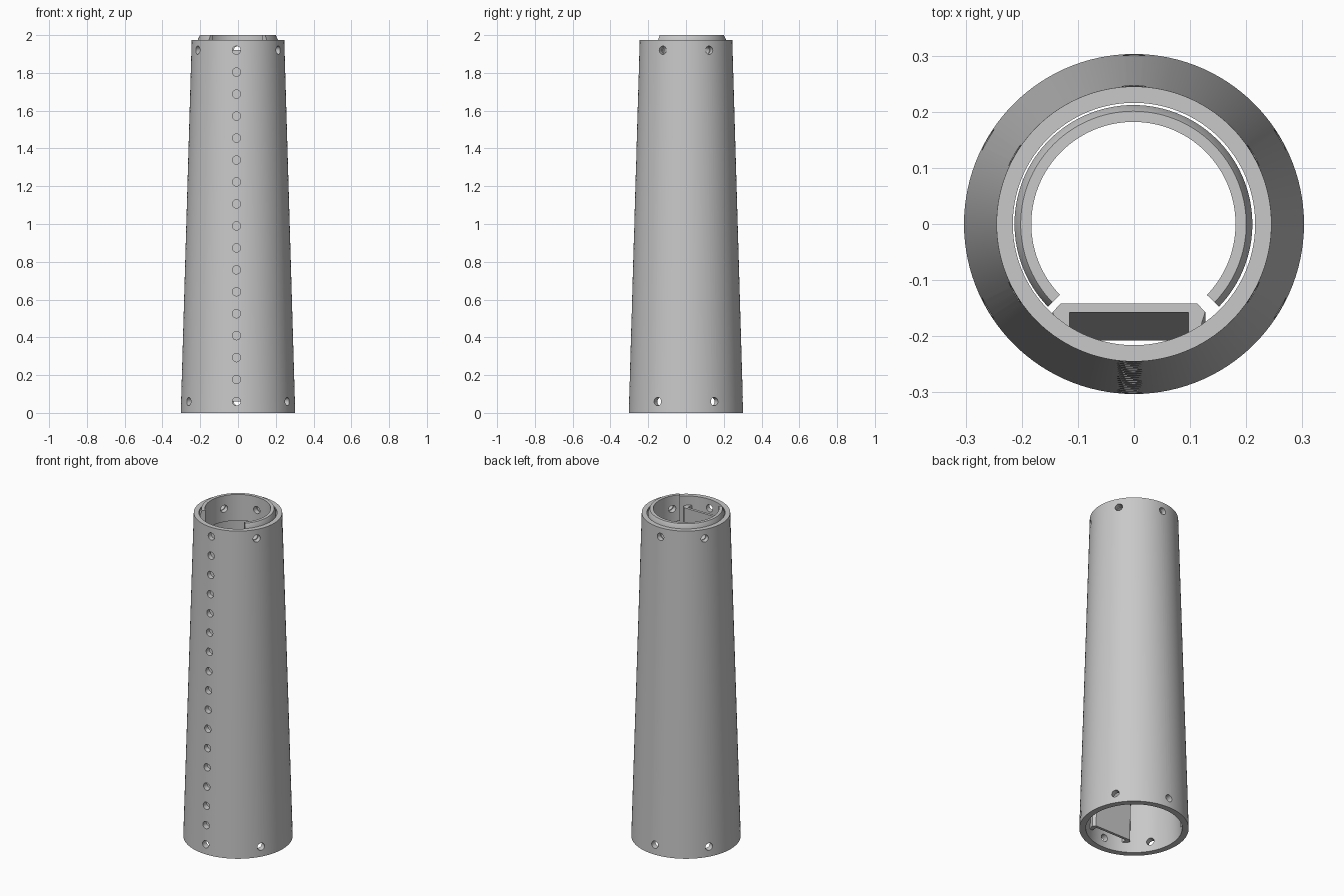
import bpy, bmesh, math
from mathutils import Matrix, Vector

cube = bpy.data.objects.get("Cube")
if cube:
    bpy.data.objects.remove(cube, do_unlink=True)

grey = bpy.data.materials.new("light_grey")
grey.use_nodes = True
colour = (0.58, 0.58, 0.58, 1)
grey.diffuse_color = colour
grey.node_tree.nodes["Principled BSDF"].inputs["Base Color"].default_value = colour

HEIGHT = 1.975          # tube height
HOLE_R = 0.022
LOW, HIGH = 0.06, 1.92  # bolt hole levels


def finish(name, bm):
    bmesh.ops.recalc_face_normals(bm, faces=bm.faces)
    mesh = bpy.data.meshes.new(name)
    bm.to_mesh(mesh)
    bm.free()
    obj = bpy.data.objects.new(name, mesh)
    obj.data.materials.append(grey)
    bpy.context.collection.objects.link(obj)
    return obj


def lathe(name, profile, start=0, end=360, steps=120, centre_x=0):
    """Turn a closed (radius, z) profile about z, capping open ends."""
    bm = bmesh.new()
    full = end - start == 360
    rings = []
    for i in range(steps if full else steps + 1):
        a = math.radians(start + (end - start) * i / steps)
        rings.append([bm.verts.new((centre_x + r * math.cos(a), r * math.sin(a), z))
                      for r, z in profile])
    pairs = list(zip(rings, rings[1:]))
    if full:
        pairs.append((rings[-1], rings[0]))
    n = len(profile)
    for a, b in pairs:
        for j in range(n):
            k = (j + 1) % n
            bm.faces.new((a[j], b[j], b[k], a[k]))
    if not full:
        bm.faces.new(rings[0])
        bm.faces.new(rings[-1])
    return finish(name, bm)


def radial_drill(bm, angle, z):
    """Cylinder pointing outward through the wall."""
    a = math.radians(angle)
    out = Vector((math.cos(a), math.sin(a), 0))
    place = Matrix.Translation(out * 0.25 + Vector((0, 0, z)))
    turn = out.to_track_quat('Z', 'Y').to_matrix().to_4x4()
    bmesh.ops.create_cone(bm, cap_ends=True, segments=24, radius1=HOLE_R,
                          radius2=HOLE_R, depth=0.22, matrix=place @ turn)


# Tapered outer tube
tube = lathe("tapered_tube", [(0.303, 0), (0.245, HEIGHT), (0.216, HEIGHT), (0.267, 0)])

# Split coupling ring standing proud of the tube, with a chamfered lip
ring = lathe("coupling_ring",
             [(0.182, 1.84), (0.212, 1.84), (0.212, HEIGHT), (0.201, 2), (0.182, 2)],
             start=-44, end=224, steps=90, centre_x=-0.001)

# Hole cutters: six bolt holes at each end and a row up the front
bm = bmesh.new()
for level in (LOW, HIGH):
    for i in range(6):
        radial_drill(bm, 30 + 60 * i, level)
for i in range(1, 16):
    radial_drill(bm, 270, LOW + (HIGH - LOW) * i / 16)
for v in bm.verts:
    if v.co.y < -0.12 and abs(v.co.x) < 0.04:
        v.co.x -= 0.008
cutter = finish("hole_cutter", bm)
cutter.hide_render = True

for obj in (tube, ring):
    mod = obj.modifiers.new("holes", 'BOOLEAN')
    mod.operation = 'DIFFERENCE'
    mod.solver = 'EXACT'
    mod.object = cutter
    bpy.context.view_layer.objects.active = obj
    bpy.ops.object.modifier_apply(modifier=mod.name)
bpy.data.objects.remove(cutter, do_unlink=True)

# Channel behind the front holes, leaning with the tube wall
half = [(0.122, -0.142), (0.136, -0.157), (0.125, -0.192), (0.106, -0.194), (0.106, -0.158)]
outline = half + [(-x, y) for x, y in reversed(half)]
bm = bmesh.new()
ends = [[bm.verts.new((x - 0.009, y + shift, z)) for x, y in outline]
        for z, shift in ((LOW, -0.05), (HIGH, 0))]
for e in ends:
    bm.faces.new(e)
for i in range(len(outline)):
    k = (i + 1) % len(outline)
    bm.faces.new((ends[0][i], ends[0][k], ends[1][k], ends[1][i]))
channel = finish("front_channel", bm)

# Smooth round surfaces, crisp rims
bpy.ops.object.select_all(action='DESELECT')
for obj in (tube, ring, channel):
    obj.select_set(True)
bpy.context.view_layer.objects.active = tube
bpy.ops.object.shade_smooth_by_angle(angle=math.radians(30))
